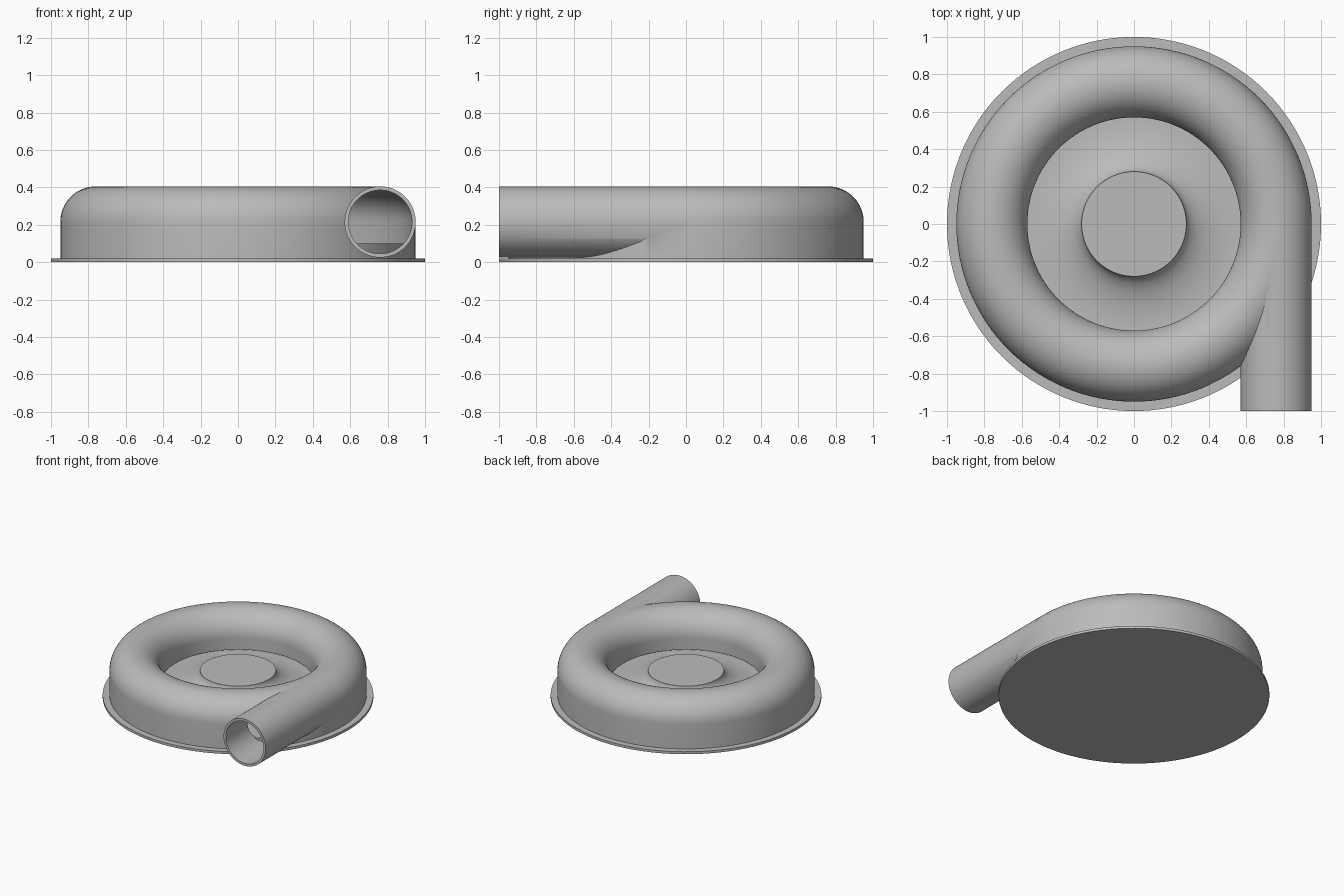
import bpy, bmesh, math
from mathutils import Matrix, Vector

cube = bpy.data.objects.get("Cube")
if cube:
    bpy.data.objects.remove(cube, do_unlink=True)

grey = bpy.data.materials.new("cast_grey")
grey.use_nodes = True
grey.diffuse_color = (0.5, 0.5, 0.5, 1)
grey.node_tree.nodes["Principled BSDF"].inputs["Base Color"].default_value = (0.5, 0.5, 0.5, 1)

SCROLL, TUBE, WALL, MID = 0.76, 0.19, 0.02, 0.215
FLOOR, LIP, PLATE = 0.10, 0.12, 0.02
SEGMENTS = 128


def make_object(name, bm):
    bmesh.ops.recalc_face_normals(bm, faces=bm.faces)
    mesh = bpy.data.meshes.new(name)
    bm.to_mesh(mesh)
    bm.free()
    mesh.materials.append(grey)
    obj = bpy.data.objects.new(name, mesh)
    bpy.context.collection.objects.link(obj)
    return obj


def lathe(name, profile, closed=True):
    """Spin an (r, z) profile around the z axis."""
    bm = bmesh.new()
    verts = [bm.verts.new((r, 0, z)) for r, z in profile]
    pairs = list(zip(verts, verts[1:]))
    if closed:
        pairs.append((verts[-1], verts[0]))
    edges = [bm.edges.new(p) for p in pairs]
    bmesh.ops.spin(bm, geom=verts + edges, cent=(0, 0, 0), axis=(0, 0, 1),
                   angle=math.tau, steps=SEGMENTS, use_merge=True)
    bmesh.ops.remove_doubles(bm, verts=bm.verts, dist=1e-5)
    return make_object(name, bm)


def tube_y(name, radius, start, end):
    """Solid cylinder along y on the outlet axis."""
    bm = bmesh.new()
    place = Matrix.Translation((SCROLL, (start + end) / 2, MID)) @ Matrix.Rotation(math.pi / 2, 4, 'X')
    bmesh.ops.create_cone(bm, cap_ends=True, segments=96, radius1=radius,
                          radius2=radius, depth=end - start, matrix=place)
    return make_object(name, bm)


def arch(radius, steps=32):
    """Half circle from the inner side over the top to the outer side."""
    return [(SCROLL - radius * math.cos(math.pi * i / steps),
             MID + radius * math.sin(math.pi * i / steps)) for i in range(steps + 1)]


def combine(target, other, operation):
    mod = target.modifiers.new(operation, 'BOOLEAN')
    mod.operation, mod.object, mod.solver = operation, other, 'EXACT'
    bpy.context.view_layer.update()
    result = bpy.data.meshes.new_from_object(
        target.evaluated_get(bpy.context.evaluated_depsgraph_get()))
    target.modifiers.clear()
    target.data = result
    bpy.data.objects.remove(other, do_unlink=True)


# Scroll housing: arched ring joined with the outlet pipe, then hollowed
outer, inner = TUBE, TUBE - WALL
housing = lathe("scroll_housing", [(SCROLL - outer, LIP)] + arch(outer)
                + [(SCROLL + outer, 0.015), (SCROLL, 0.015), (SCROLL, LIP)])
combine(housing, tube_y("outlet_pipe", outer, -1.0, -0.02), 'UNION')
combine(housing, tube_y("outlet_bore", inner, -1.1, -0.02), 'DIFFERENCE')
combine(housing, lathe("scroll_cavity", [(SCROLL - inner, -0.05)] + arch(inner)
                       + [(SCROLL + inner, -0.05)]), 'DIFFERENCE')

# Mounting plate
plate = lathe("base_plate", [(0, 0), (1, 0), (1, PLATE), (0, PLATE)], closed=False)

# Raised floor with a hub that flares out at its foot
HUB, FOOT, TOP = 0.28, 0.56, 0.22
flare = []
for i in range(25):
    a = math.pi / 2 * i / 24
    flare.append((FOOT - (FOOT - HUB) * math.cos(a), TOP - (TOP - FLOOR) * math.sin(a)))
floor = lathe("floor_and_hub", [(0, TOP)] + flare
              + [(0.94, FLOOR), (0.94, 0.01), (0, 0.01)], closed=False)

# Smooth shading with sharp edges kept
for obj in (housing, plate, floor):
    bpy.ops.object.select_all(action='DESELECT')
    obj.select_set(True)
    bpy.context.view_layer.objects.active = obj
    bpy.ops.object.shade_smooth_by_angle(angle=math.radians(30))
